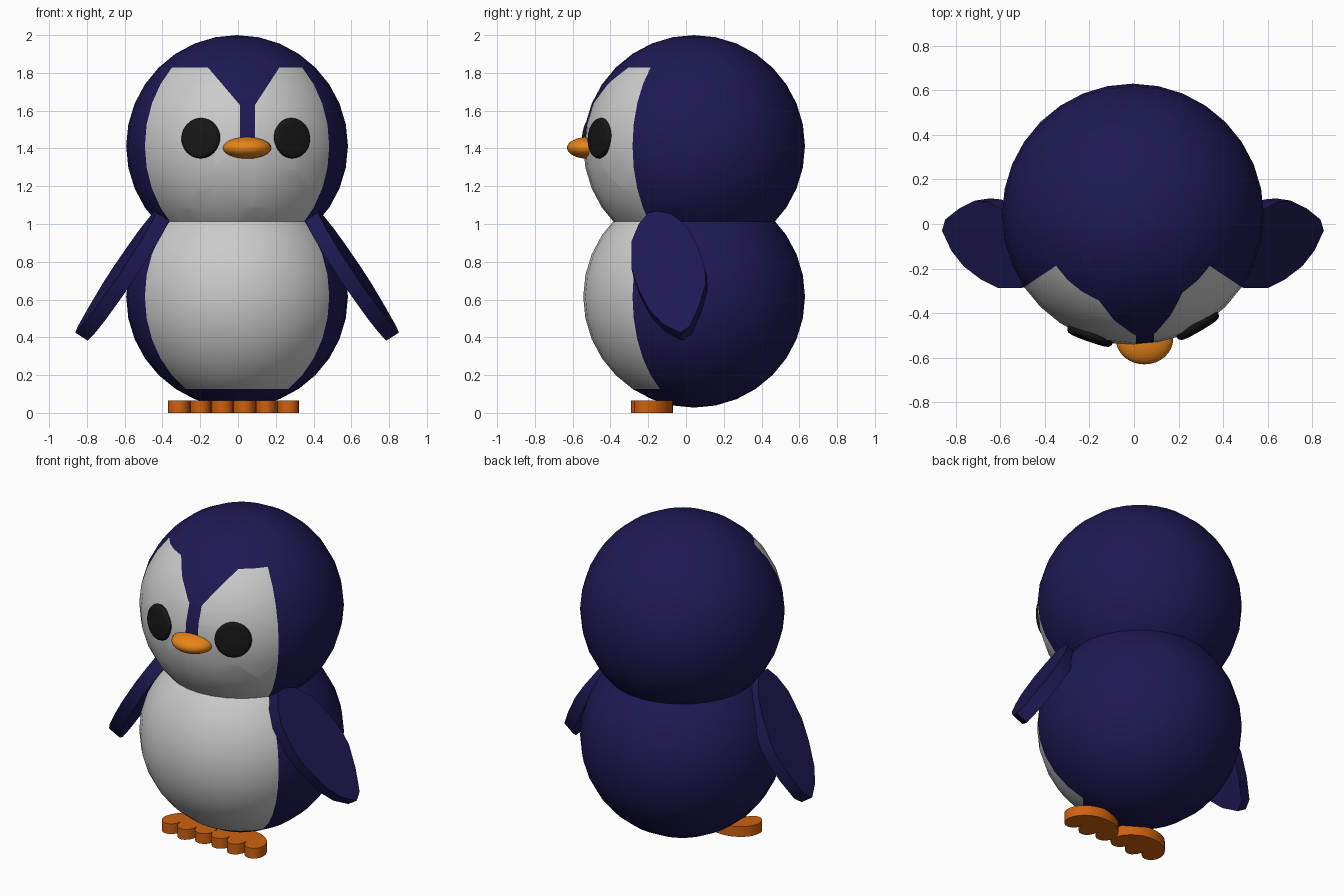
import bpy, bmesh
from math import sin, cos, pi, atan2, radians
from mathutils import Vector, Matrix

if "Cube" in bpy.data.objects:
    bpy.data.objects.remove(bpy.data.objects["Cube"])


def material(name, rgb):
    m = bpy.data.materials.new(name)
    m.diffuse_color = (*rgb, 1)
    m.use_nodes = True
    m.node_tree.nodes["Principled BSDF"].inputs["Base Color"].default_value = m.diffuse_color
    return m


NAVY = material("navy", (0.013, 0.010, 0.09))
WHITE = material("white", (0.8, 0.8, 0.8))
ORANGE = material("orange", (0.8, 0.23, 0.01))
DARK_ORANGE = material("dark_orange", (0.62, 0.12, 0.005))
BLACK = material("black", (0.008, 0.008, 0.008))
CX, CY, R = -0.005, 0.043, 0.587


def finish(bm, name, mats, smooth=35):
    bmesh.ops.recalc_face_normals(bm, faces=bm.faces[:])
    me = bpy.data.meshes.new(name)
    bm.to_mesh(me)
    bm.free()
    ob = bpy.data.objects.new(name, me)
    bpy.context.collection.objects.link(ob)
    for m in mats:
        me.materials.append(m)
    bpy.ops.object.select_all(action='DESELECT')
    ob.select_set(True)
    bpy.context.view_layer.objects.active = ob
    bpy.ops.object.shade_smooth_by_angle(angle=radians(smooth))
    return ob


def slab(name, points, offset, mat):
    """Extrude a closed outline of 3D points by an offset vector."""
    bm = bmesh.new()
    face = bm.faces.new([bm.verts.new(p) for p in points])
    ext = bmesh.ops.extrude_face_region(bm, geom=[face], use_keep_orig=True)
    bmesh.ops.translate(bm, vec=offset,
                        verts=[v for v in ext["geom"] if isinstance(v, bmesh.types.BMVert)])
    return finish(bm, name, [mat])


def ball(name, cz, zmin, zmax, cuts=(), is_blaze=None):
    """Navy sphere with a white front panel painted on its faces."""
    bm = bmesh.new()
    bmesh.ops.create_uvsphere(bm, u_segments=32, v_segments=16, radius=R,
                              matrix=Matrix.Translation((CX, CY, cz)))
    for (x1, z1), (x2, z2) in cuts:
        front = [f for f in bm.faces if f.calc_center_median().y < CY]
        geom = front + list({e for f in front for e in f.edges}) \
            + list({v for f in front for v in f.verts})
        bmesh.ops.bisect_plane(bm, geom=geom, plane_co=(x1, 0, z1),
                               plane_no=(z2 - z1, 0, x1 - x2))
    for f in bm.faces:
        c = f.calc_center_median()
        lon = abs(atan2(c.x - CX, CY - c.y))
        if lon < radians(56.25) and zmin < c.z < zmax:
            if not (is_blaze and is_blaze(c.x, c.z)):
                f.material_index = 1
    return finish(bm, name, [NAVY, WHITE])


# Body and head, the head with a V-shaped forehead blaze
def in_blaze(x, z):
    k = max(0, (z - 1.63) / 0.2)
    return 0.01 - 0.17 * k < x < 0.09 + 0.13 * k and z > 1.36


ball("body", 0.615, 0.125, 1.2)
ball("head", 1.413, 0.8, 1.828,
     [((0.01, 1.63), (0.01, 1.4)), ((0.09, 1.63), (0.09, 1.4)),
      ((0.01, 1.63), (-0.16, 1.83)), ((0.09, 1.63), (0.22, 1.83))], in_blaze)

# Eyes: bevelled discs tangent to the head
for name, x in (("left_eye", -0.2), ("right_eye", 0.29)):
    dx, dz = x - CX, 0.042
    n = Vector((dx, -(R * R - dx * dx - dz * dz) ** 0.5, dz)).normalized()
    centre = Vector((CX, CY, 1.413)) + n * (R - 0.012)
    bm = bmesh.new()
    bmesh.ops.create_cone(bm, cap_ends=True, segments=32, radius1=0.107,
                          radius2=0.107, depth=0.05)
    rim = [e for e in bm.edges if all(v.co.z > 0 for v in e.verts)]
    bmesh.ops.bevel(bm, geom=rim, offset=0.02, segments=3, profile=0.5, affect='EDGES')
    bm.transform(Matrix.Translation(centre) @ n.to_track_quat('Z', 'Y').to_matrix().to_4x4())
    finish(bm, name, [BLACK])

# Beak: flattened ellipsoid
bm = bmesh.new()
bmesh.ops.create_uvsphere(bm, u_segments=32, v_segments=16, radius=1,
                          matrix=Matrix.Translation((0.047, -0.515, 1.403))
                          @ Matrix.Diagonal((0.129, 0.115, 0.058, 1)))
finish(bm, "beak", [ORANGE])

# Feet: rounded heel and three scalloped toes
for name, fx in (("left_foot", -0.197), ("right_foot", 0.15)):
    pts = [(fx + 0.174 * cos(pi * i / 16), -0.21 + 0.14 * sin(pi * i / 16), 0)
           for i in range(17)]
    for t, depth in ((-1, 0.065), (0, 0.08), (1, 0.065)):
        last = 8 if t == 1 else 9
        pts += [(fx + 0.116 * t - 0.058 * cos(pi * i / 8),
                 -0.21 - depth * sin(pi * i / 8), 0) for i in range(1, last)]
    # drop the point that closes back on the start of the heel
    pts = [p for i, p in enumerate(pts)
           if i == 0 or (Vector(p) - Vector(pts[0])).length > 1e-4]
    slab(name, pts, (0, 0, 0.065), DARK_ORANGE)

# Flippers: tilted slabs, outline given as (y, z) seen from the side
OUTLINE = [(-0.14, 1.07), (-0.20, 1.06), (-0.25, 1.0), (-0.288, 0.91), (-0.288, 0.76),
           (-0.25, 0.65), (-0.19, 0.54), (-0.12, 0.47), (-0.03, 0.425), (0.02, 0.46),
           (0.07, 0.57), (0.105, 0.69), (0.10, 0.77), (0.06, 0.89), (0.01, 0.98),
           (-0.07, 1.05)]
for name, s in (("left_flipper", -1), ("right_flipper", 1)):
    pts = [(CX + s * (0.445 + (1.06 - z) * 0.637 + 0.15 * (y + 0.08)), y, z)
           for y, z in OUTLINE]
    normal = Vector((s, -0.15, 0.637)).normalized()
    slab(name, pts, normal * -0.08, NAVY)
